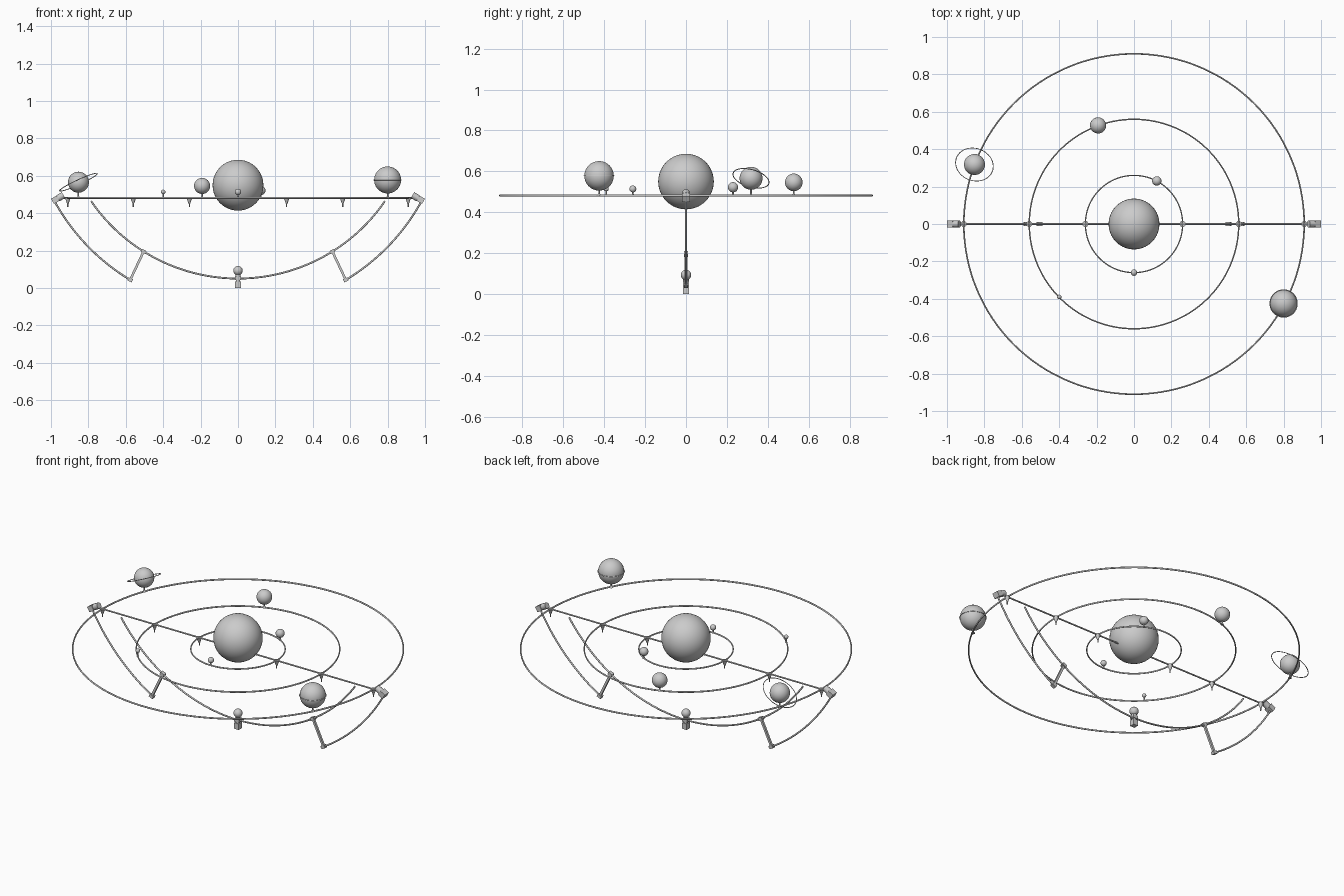
import bpy
import math
from mathutils import Vector, Matrix

if "Cube" in bpy.data.objects:
    bpy.data.objects.remove(bpy.data.objects["Cube"])

RING_Z = 0.482
ARC_C = 1.003          # height of the shared centre of the hanging arcs


def finish(name, smooth=True):
    o = bpy.context.object
    o.name = name
    if smooth:
        bpy.ops.object.shade_smooth_by_angle(angle=math.radians(40))
    return o


def ball(name, loc, r):
    bpy.ops.mesh.primitive_uv_sphere_add(segments=40, ring_count=20, radius=r, location=loc)
    return finish(name)


def torus(name, loc, major, minor, flat=1.0):
    bpy.ops.mesh.primitive_torus_add(major_radius=major, minor_radius=minor, location=loc,
                                     major_segments=128, minor_segments=12)
    o = finish(name)
    o.scale.z = flat
    return o


def rod(name, a, b, r1, r2=None, sides=16):
    a, b = Vector(a), Vector(b)
    d = b - a
    bpy.ops.mesh.primitive_cone_add(vertices=sides, radius1=r1, radius2=r1 if r2 is None else r2,
                                    depth=d.length, location=(a + b) / 2,
                                    rotation=d.to_track_quat('Z', 'Y').to_euler())
    return finish(name)


def block(name, loc, size, tilt=0.0):
    bpy.ops.mesh.primitive_cube_add(size=1, location=loc, rotation=(0, tilt, 0))
    o = finish(name, False)
    o.scale = size
    return o


def arc_point(r, deg):
    a = math.radians(deg)
    return Vector((r * math.sin(a), 0, ARC_C - r * math.cos(a)))


def arc(name, r, start, end, n=48):
    cu = bpy.data.curves.new(name, 'CURVE')
    cu.dimensions = '3D'
    cu.bevel_depth = 0.005
    cu.bevel_resolution = 2
    cu.use_fill_caps = True
    sp = cu.splines.new('POLY')
    sp.points.add(n)
    for i, p in enumerate(sp.points):
        p.co = (*arc_point(r, start + (end - start) * i / n), 1)
    o = bpy.data.objects.new(name, cu)
    bpy.context.collection.objects.link(o)


# central globe, crossbar and orbit rings (the rings are taller than wide)
ball("central_globe", (0, 0, 0.55), 0.136)
rod("crossbar", (-0.965, 0, RING_Z), (0.965, 0, RING_Z), 0.0045)
RADII = (0.26, 0.56, 0.91)
for i, r in enumerate(RADII):
    torus(f"orbit_ring_{i + 1}", (0, 0, RING_Z), r, 0.0032 + 0.0005 * i, 1.5 - 0.15 * i)

# planets on short flared stems: x, y, z, radius
PLANETS = [(0, -0.26, 0.514, 0.017), (0.122, 0.23, 0.522, 0.025),
           (-0.192, 0.527, 0.546, 0.043), (-0.40, -0.39, 0.514, 0.012),
           (0.80, -0.425, 0.578, 0.072), (-0.853, 0.318, 0.566, 0.056)]
for i, (x, y, z, r) in enumerate(PLANETS):
    ball(f"planet_{i + 1}", (x, y, z), r)
    f = 0.005 + r * 0.1
    rod(f"planet_stem_{i + 1}", (x, y, RING_Z), (x, y, z - r * 0.8), 0.004)
    rod(f"planet_foot_{i + 1}", (x, y, RING_Z - 0.002), (x, y, RING_Z + 0.009), f, 0.004)

# equator belt on the largest planet, tilted oval ring on the outer one
torus("planet_belt", PLANETS[4][:3], 0.0735, 0.002)
px, py, pz, _ = PLANETS[5]
hoop = torus("planet_hoop", (0, 0, 0), 0.1, 0.0022)
hoop.data.transform(Matrix.Rotation(math.atan2(py, px), 4, 'Z')
                    @ Matrix.Rotation(math.radians(25), 4, 'Y')
                    @ Matrix.Diagonal((1.13, 0.86, 1, 1)))
hoop.location = (px, py, pz)

# main hanging arc
R_IN, R_OUT = 0.952, 1.119
arc("main_arc", R_IN, -55.6, 55.6, 96)

for s, side in ((-1, "left"), (1, "right")):
    # ring holders under the crossbar
    for i, r in enumerate(RADII):
        rod(f"holder_cone_{side}_{i + 1}", (s * r, 0, 0.45), (s * r, 0, RING_Z + 0.002), 0.004, 0.016)
        rod(f"holder_pin_{side}_{i + 1}", (s * r, 0, 0.434), (s * r, 0, 0.454), 0.003)
    # outer arc and its radial strut
    arc(f"outer_arc_{side}", R_OUT, s * 31, s * 60.8)
    a, b = arc_point(R_IN, s * 32), arc_point(R_OUT, s * 31)
    d = b - a
    tilt = math.atan2(d.x, d.z)
    block(f"strut_{side}", (a + b) / 2, (0.013, 0.013, d.length), tilt)
    block(f"strut_top_clamp_{side}", a, (0.026, 0.022, 0.018), tilt)
    block(f"strut_bottom_clamp_{side}", b, (0.026, 0.022, 0.018), tilt)
    # crossbar end clamps
    block(f"end_block_{side}", (s * 0.977, 0, 0.472), (0.034, 0.04, 0.032), s * math.radians(30))
    c = Vector((s * 0.947, 0, 0.489))
    u = Vector((s * 0.87, 0, -0.5))
    rod(f"end_collar_{side}", c - u * 0.016, c + u * 0.018, 0.018)

# bottom finial with ball
block("finial_base", (0, 0, 0.018), (0.03, 0.03, 0.036))
rod("finial_neck", (0, 0, 0.034), (0, 0, 0.046), 0.012)
block("finial_clamp", (0, 0, 0.053), (0.032, 0.03, 0.02))
rod("finial_cup", (0, 0, 0.062), (0, 0, 0.078), 0.014)
ball("finial_ball", (0, 0, 0.093), 0.025)
